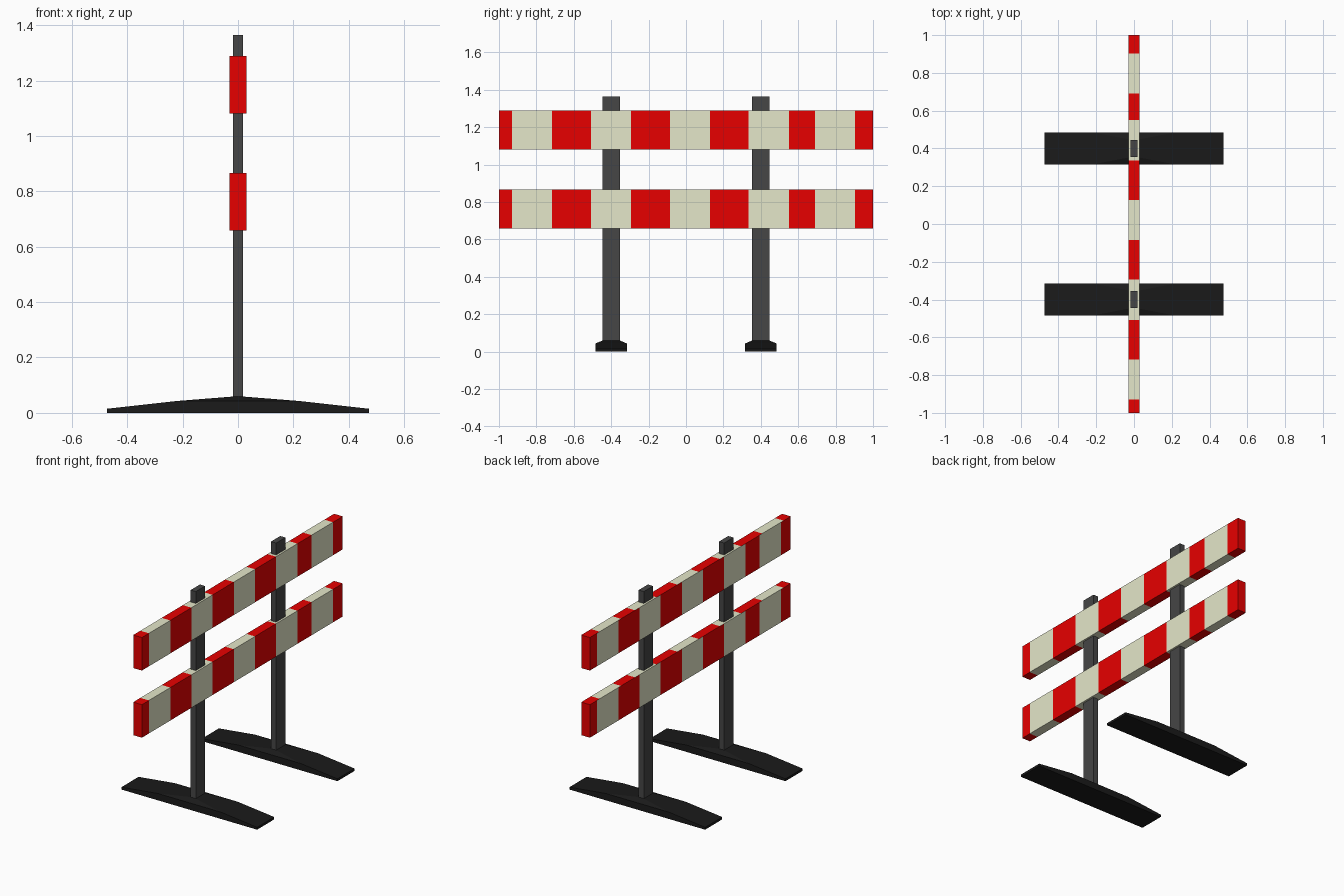
import bpy, bmesh

if "Cube" in bpy.data.objects:
    bpy.data.objects.remove(bpy.data.objects["Cube"])


def material(name, rgb):
    m = bpy.data.materials.new(name)
    m.diffuse_color = (*rgb, 1)
    m.use_nodes = True
    m.node_tree.nodes["Principled BSDF"].inputs["Base Color"].default_value = m.diffuse_color
    return m


RED = material("red", (0.8, 0.0, 0.0))
CREAM = material("cream", (0.80, 0.82, 0.60))
GREY = material("dark_grey", (0.061, 0.061, 0.061))
BLACK = material("black", (0.0105, 0.0105, 0.0105))


def finish(bm, name, *mats):
    bmesh.ops.recalc_face_normals(bm, faces=bm.faces[:])
    me = bpy.data.meshes.new(name)
    bm.to_mesh(me)
    bm.free()
    for m in mats:
        me.materials.append(m)
    ob = bpy.data.objects.new(name, me)
    bpy.context.collection.objects.link(ob)
    return ob


def box(lo, hi):
    bm = bmesh.new()
    bmesh.ops.create_cube(bm, size=1)
    for v in bm.verts:
        for i in range(3):
            v.co[i] = hi[i] if v.co[i] > 0 else lo[i]
    return bm


# Striped boards: the pattern reads the same way from either side,
# so it runs the opposite way along the -x face
STRIPES = [-0.93, -0.717, -0.507, -0.295, -0.085, 0.127, 0.335, 0.55, 0.69, 0.903]


def board(name, z0, z1):
    bm = box((-0.03, -1, z0), (0.03, 1, z1))
    for c in STRIPES + [-s for s in STRIPES]:
        bmesh.ops.bisect_plane(bm, geom=bm.verts[:] + bm.edges[:] + bm.faces[:],
                               plane_co=(0, c, 0), plane_no=(0, 1, 0))
    bm.normal_update()
    for f in bm.faces:
        y = f.calc_center_median().y
        if f.normal.x < -0.5:
            y = -y
        f.material_index = sum(s < y for s in STRIPES) % 2
    finish(bm, name, RED, CREAM)


board("lower_board", 0.658, 0.866)
board("upper_board", 1.081, 1.289)


# Foot: bevelled side profile with a raised crown around the post
def foot(name, yc):
    bm = bmesh.new()
    profile = [(-0.473, 0), (0.473, 0), (0.473, 0.015), (0.22, 0.043),
               (-0.22, 0.043), (-0.473, 0.015)]
    f = bm.faces.new([bm.verts.new((x, yc - 0.085, z)) for x, z in profile])
    r = bmesh.ops.extrude_face_region(bm, geom=[f])
    for v in r["geom"]:
        if isinstance(v, bmesh.types.BMVert):
            v.co.y = yc + 0.085
    if f.is_valid and len(bm.faces) == 7:
        bm.faces.new(list(reversed(f.verts[:])))
    bmesh.ops.recalc_face_normals(bm, faces=bm.faces[:])
    top = max(bm.faces, key=lambda q: q.calc_center_median().z)
    crown = bmesh.ops.extrude_discrete_faces(bm, faces=[top])["faces"][0]
    for v in crown.verts:
        v.co.x = 0.018 if v.co.x > 0 else -0.018
        v.co.y = yc + (0.046 if v.co.y > yc else -0.046)
        v.co.z = 0.059
    finish(bm, name, BLACK)


# Two posts and feet
for side, yc in (("near", -0.4), ("far", 0.4)):
    foot(side + "_foot", yc)
    finish(box((-0.018, yc - 0.046, 0.057), (0.018, yc + 0.046, 1.364)),
           side + "_post", GREY)
